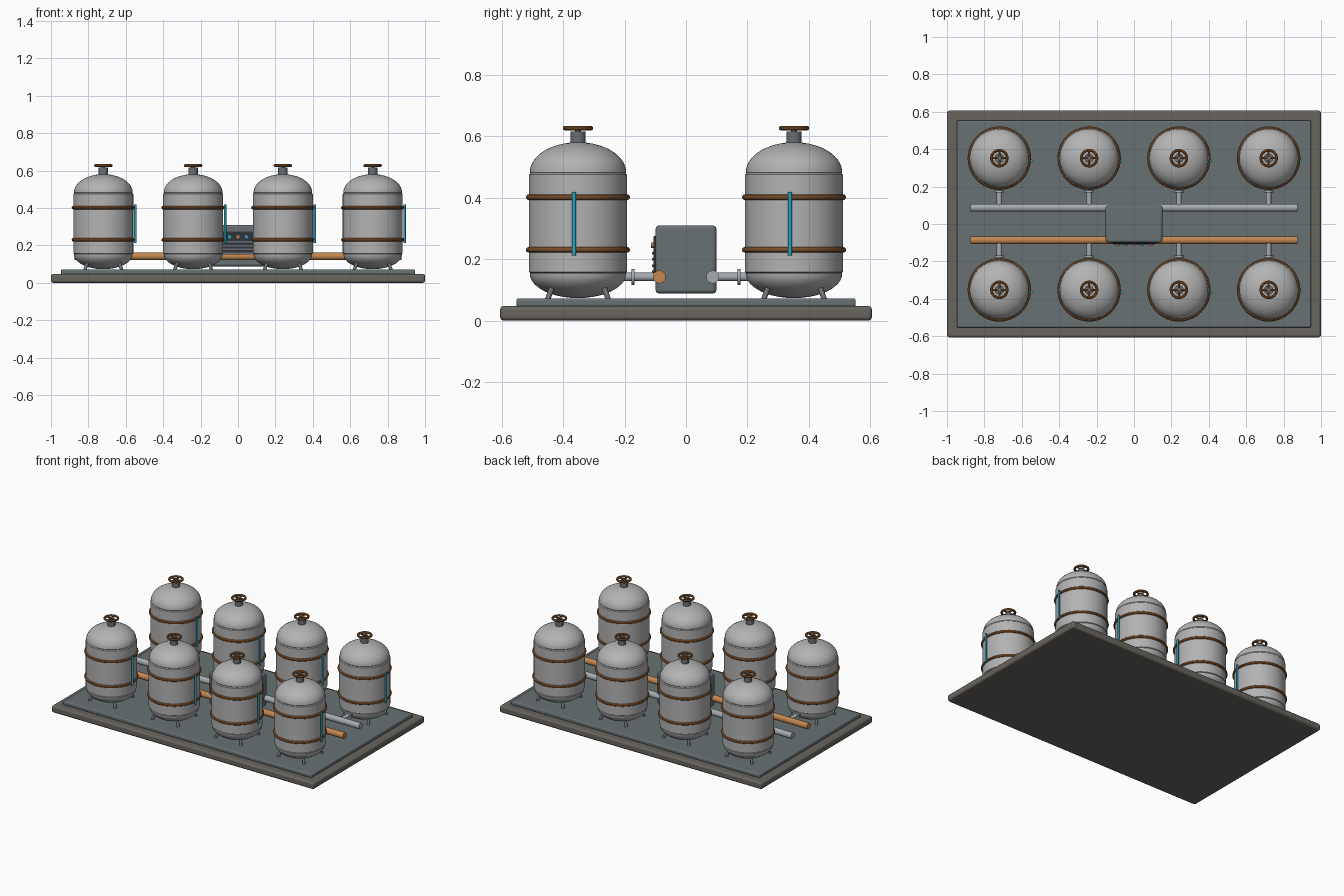
import bpy, math
from mathutils import Vector

if "Cube" in bpy.data.objects:
    bpy.data.objects.remove(bpy.data.objects["Cube"])


def material(name, rgb):
    m = bpy.data.materials.new(name)
    m.diffuse_color = (*rgb, 1)
    m.use_nodes = True
    m.node_tree.nodes["Principled BSDF"].inputs["Base Color"].default_value = m.diffuse_color
    return m


STONE = material("stone", (0.14, 0.13, 0.115))
SLATE = material("slate", (0.14, 0.165, 0.175))
STEEL = material("steel", (0.45, 0.45, 0.45))
IRON = material("iron", (0.15, 0.16, 0.17))
PIPE = material("pipe_grey", (0.38, 0.41, 0.44))
COPPER = material("copper", (0.55, 0.24, 0.08))
BRONZE = material("bronze", (0.32, 0.13, 0.04))
CYAN = material("cyan", (0.02, 0.38, 0.55))
DARK = material("dark", (0.03, 0.035, 0.045))


def finish(name, mat):
    o = bpy.context.object
    o.name = name
    o.data.materials.append(mat)
    bpy.ops.object.shade_smooth_by_angle(angle=math.radians(35))
    return o


def box(name, lo, hi, mat, bevel=0.0):
    lo, hi = Vector(lo), Vector(hi)
    bpy.ops.mesh.primitive_cube_add(size=1, location=(lo + hi) / 2)
    o = bpy.context.object
    o.scale = hi - lo
    bpy.ops.object.transform_apply(location=False, rotation=False, scale=True)
    if bevel:
        b = o.modifiers.new("bevel", "BEVEL")
        b.width, b.segments = bevel, 3
    return finish(name, mat)


def rod(name, a, b, r, mat, sides=20):
    a, b = Vector(a), Vector(b)
    d = b - a
    bpy.ops.mesh.primitive_cylinder_add(vertices=sides, radius=r, depth=d.length, location=(a + b) / 2,
                                        rotation=d.to_track_quat("Z", "Y").to_euler())
    return finish(name, mat)


def ring(name, loc, major, minor, mat, seg=48):
    bpy.ops.mesh.primitive_torus_add(location=loc, major_radius=major, minor_radius=minor,
                                     major_segments=seg, minor_segments=10)
    return finish(name, mat)


def lathe(name, profile, loc, mat, n=56):
    # profile runs from bottom pole to top pole
    verts = [(r * math.cos(t), r * math.sin(t), z) for r, z in profile
             for t in (2 * math.pi * i / n for i in range(n))]
    faces = [(k * n + i, k * n + (i + 1) % n, (k + 1) * n + (i + 1) % n, (k + 1) * n + i)
             for k in range(len(profile) - 1) for i in range(n)]
    faces += [tuple(reversed(range(n))), tuple(range(len(verts) - n, len(verts)))]
    me = bpy.data.meshes.new(name)
    me.from_pydata(verts, [], faces)
    o = bpy.data.objects.new(name, me)
    o.location = loc
    bpy.context.collection.objects.link(o)
    bpy.ops.object.select_all(action="DESELECT")
    bpy.context.view_layer.objects.active = o
    o.select_set(True)
    return finish(name, mat)


# Platform
box("base_slab", (-1, -0.606, 0), (1, 0.606, 0.047), STONE, 0.012)
box("deck_plate", (-0.947, -0.553, 0.045), (0.947, 0.553, 0.072), SLATE, 0.007)

# Tank shell outline: bowl, straight wall with small seams, dome
arc = [math.radians(a) for a in range(2, 91, 8)]
bowl = [(0.157 * math.sin(t), 0.153 - 0.08 * math.cos(t)) for t in arc]
wall = [(0.155, 0.155), (0.160, 0.158), (0.160, 0.475), (0.155, 0.480)]
dome = [(0.157 * math.sin(t), 0.483 + 0.098 * math.cos(t)) for t in reversed(arc)]
SHELL = bowl + wall + dome


def tank(x, y):
    lathe("tank_shell", SHELL, (x, y, 0), STEEL)
    for z in (0.23, 0.402):
        ring("tank_hoop", (x, y, z), 0.16, 0.0095, BRONZE)
    # splayed legs
    for sx in (-1, 1):
        for sy in (-1, 1):
            rod("tank_leg", (x + sx * 0.082, y + sy * 0.082, 0.115),
                (x + sx * 0.099, y + sy * 0.099, 0.068), 0.009, IRON, 12)
    # valve neck and hand wheel
    rod("valve_neck", (x, y, 0.57), (x, y, 0.616), 0.025, IRON)
    rod("valve_stem", (x, y, 0.61), (x, y, 0.632), 0.010, IRON, 12)
    ring("valve_wheel", (x, y, 0.627), 0.042, 0.0075, BRONZE, 32)
    rod("wheel_spoke", (x - 0.042, y, 0.627), (x + 0.042, y, 0.627), 0.005, BRONZE, 8)
    rod("wheel_spoke", (x, y - 0.042, 0.627), (x, y + 0.042, 0.627), 0.005, BRONZE, 8)
    # sight gauge
    rod("sight_gauge", (x + 0.171, y - 0.013, 0.212), (x + 0.171, y - 0.013, 0.418), 0.0065, CYAN, 12)
    # branch pipe with flange
    s = 1 if y > 0 else -1
    rod("branch_pipe", (x, y - s * 0.13, 0.142), (x, s * 0.087, 0.142), 0.014, PIPE)
    rod("branch_flange", (x, s * 0.178, 0.142), (x, s * 0.168, 0.142), 0.026, PIPE)


for tx in (-0.72, -0.24, 0.24, 0.72):
    for ty in (-0.352, 0.352):
        tank(tx, ty)

# Manifold pipes
rod("copper_manifold", (-0.875, -0.087, 0.142), (0.875, -0.087, 0.142), 0.021, COPPER, 24)
rod("grey_manifold", (-0.875, 0.087, 0.142), (0.875, 0.087, 0.142), 0.021, PIPE, 24)

# Control cabinet with buttons and vent slats
box("control_cabinet", (-0.152, -0.099, 0.088), (0.152, 0.099, 0.31), SLATE, 0.012)
box("control_panel", (-0.12, -0.106, 0.145), (0.12, -0.095, 0.275), DARK, 0.003)
for i in range(5):
    bx = -0.09 + 0.045 * i
    rod("control_button", (bx, -0.1, 0.246), (bx, -0.114, 0.246), 0.009, (COPPER, CYAN)[i % 2], 16)
for i in range(4):
    z = 0.155 + 0.02 * i
    box("vent_slat", (-0.105, -0.111, z), (0.105, -0.1, z + 0.008), IRON)
